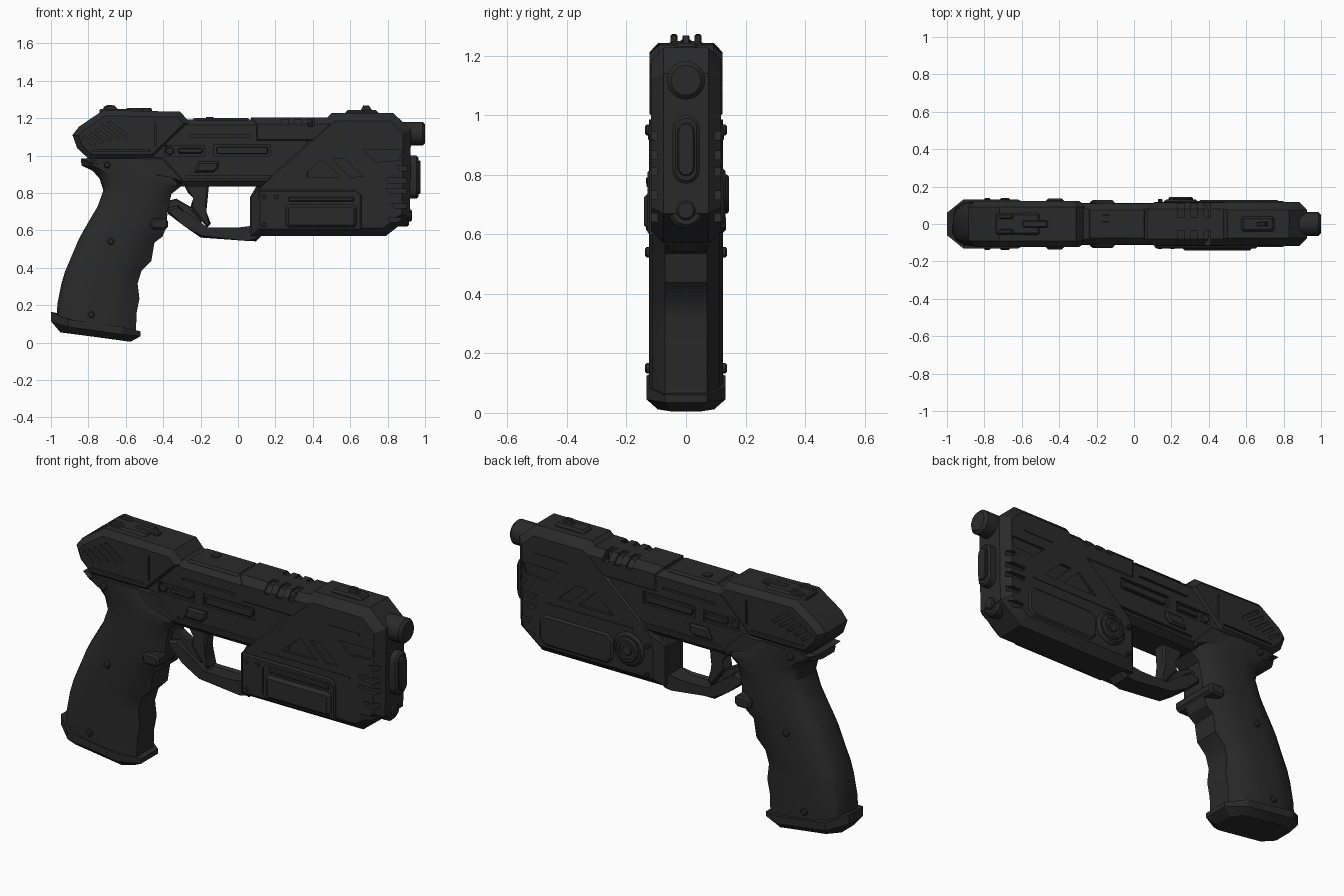
import bpy, bmesh, math
from mathutils import Vector

if "Cube" in bpy.data.objects:
    bpy.data.objects.remove(bpy.data.objects["Cube"])

black = bpy.data.materials.new("matte_black")
black.diffuse_color = (0.023, 0.023, 0.023, 1)
black.use_nodes = True
black.node_tree.nodes["Principled BSDF"].inputs["Base Color"].default_value = black.diffuse_color


def finish(name, bm):
    bmesh.ops.recalc_face_normals(bm, faces=bm.faces)
    me = bpy.data.meshes.new(name)
    bm.to_mesh(me)
    bm.free()
    me.materials.append(black)
    ob = bpy.data.objects.new(name, me)
    bpy.context.collection.objects.link(ob)
    return ob


def loft(bm, rings):
    """Skin a list of closed vertex rings and cap both ends."""
    n = len(rings[0])
    for r0, r1 in zip(rings, rings[1:]):
        for i in range(n):
            bm.faces.new((r0[i], r0[(i + 1) % n], r1[(i + 1) % n], r1[i]))
    return [bm.faces.new(rings[0]), bm.faces.new(rings[-1])]


def add_prism(bm, pts, a, b, bevel=0.0, axis='y'):
    """Extrude an outline from a to b; bevel softens the rims of both end caps."""
    place = (lambda p, w: (p[0], w, p[1])) if axis == 'y' else (lambda p, w: (w, p[0], p[1]))
    caps = loft(bm, [[bm.verts.new(place(p, w)) for p in pts] for w in (a, b)])
    if bevel:
        rims = [e for f in caps for e in f.edges]
        bmesh.ops.bevel(bm, geom=rims, offset=bevel, segments=1, profile=0.5, affect='EDGES')


def prism(name, pts, a, b, bevel=0.0, axis='y'):
    bm = bmesh.new()
    add_prism(bm, pts, a, b, bevel, axis)
    return finish(name, bm)


def pair(name, outlines, y0, y1, bevel=0.0):
    """The same outlines on both sides, from depth y0 out to y1."""
    bm = bmesh.new()
    for pts in outlines:
        add_prism(bm, pts, y0, y1, bevel)
        add_prism(bm, pts, -y1, -y0, bevel)
    return finish(name, bm)


def rect(x0, x1, z0, z1, c=0.0):
    if not c:
        return [(x0, z0), (x1, z0), (x1, z1), (x0, z1)]
    return [(x0 + c, z0), (x1 - c, z0), (x1, z0 + c), (x1, z1 - c),
            (x1 - c, z1), (x0 + c, z1), (x0, z1 - c), (x0, z0 + c)]


def circle(u, v, r, n=24):
    return [(u + r * math.cos(2 * math.pi * i / n), v + r * math.sin(2 * math.pi * i / n)) for i in range(n)]


def capsule(u, z0, z1, r, n=8):
    top = [(u + r * math.cos(math.pi * i / n), z1 - r + r * math.sin(math.pi * i / n)) for i in range(n + 1)]
    low = [(u - r * math.cos(math.pi * i / n), z0 + r - r * math.sin(math.pi * i / n)) for i in range(n + 1)]
    return top + low


def stripe(p, q, w):
    d = Vector((q[0] - p[0], q[1] - p[1])).normalized() * w / 2
    return [(p[0] - d.y, p[1] + d.x), (p[0] + d.y, p[1] - d.x),
            (q[0] + d.y, q[1] - d.x), (q[0] - d.y, q[1] + d.x)]


def cut(ob, cutter):
    """Subtract the cutter, keeping the part whole if the result comes out broken."""
    mod = ob.modifiers.new("cut", 'BOOLEAN')
    mod.operation, mod.solver, mod.object = 'DIFFERENCE', 'EXACT', cutter
    bpy.context.view_layer.update()
    me = bpy.data.meshes.new_from_object(ob.evaluated_get(bpy.context.evaluated_depsgraph_get()))
    ob.modifiers.clear()
    if len(me.polygons) >= len(ob.data.polygons):
        ob.data = me
    bpy.data.objects.remove(cutter)


# Grip: rows of (back x, back z, front x, front z) lofted with a rounded section
rows = [(-.84, .985, -.42, .985), (-.837, .947, -.36, .93), (-.778, .92, -.31, .87), (-.74, .877, -.30, .84),
        (-.72, .813, -.356, .795), (-.751, .727, -.377, .70), (-.785, .67, -.382, .62), (-.826, .60, -.404, .567),
        (-.855, .545, -.447, .535), (-.90, .4385, -.463, .4385), (-.925, .38, -.516, .385),
        (-.944, .3155, -.537, .3155), (-.965, .21, -.527, .235), (-.97, .139, -.543, .155), (-.96, .10, -.545, .06)]
half = [(0, .05), (.04, .085), (.14, .113), (.35, .124), (.62, .124), (.82, .112), (.93, .085), (1, .07)]
section = [(t, -w) for t, w in half] + [(t, w) for t, w in reversed(half)]
bm = bmesh.new()
loft(bm, [[bm.verts.new((bx + (fx - bx) * t, w, bz + (fz - bz) * t)) for t, w in section]
          for bx, bz, fx, fz in rows])
finish("grip", bm)

# Grip base: eight-sided plate, rows of (x, half width, z) from back to front
bm = bmesh.new()
plates = [[(-.95, .05, .055), (-.89, .095, .048), (-.62, .095, .012), (-.575, .05, .005)],
          [(-1, .06, .115), (-.91, .132, .085), (-.62, .132, .045), (-.52, .07, .035)],
          [(-1, .06, .165), (-.91, .132, .125), (-.62, .132, .085), (-.52, .07, .06)]]
loft(bm, [[bm.verts.new((x, -w, z)) for x, w, z in p] + [bm.verts.new((x, w, z)) for x, w, z in reversed(p)]
          for p in plates])
finish("grip_base", bm)
pair("grip_rivets", [circle(x, z, .018, 12) for x, z in [(-.70, .95), (-.68, .54), (-.785, .15)]], .10, .138, .006)
prism("magazine_release", rect(-.47, -.375, .605, .665, .015), -.135, .135, .01)

# Receiver between the rear and front housings
receiver = prism("receiver", [(-.50, 1.0), (-.31, .835), (.40, .835), (.40, 1.193), (-.50, 1.193)], -.11, .11, .03)
cut(receiver, pair("cutter", [rect(-.13, .175, .995, 1.06), rect(-.39, -.18, .995, 1.055),
                              rect(-.28, .20, .88, .895), rect(-.25, .06, 1.10, 1.11)], .095, .2))
pair("receiver_bars", [rect(-.115, .16, 1.008, 1.047, .008), rect(-.32, -.19, 1.012, 1.04, .006),
                       circle(-.365, 1.025, .022, 12)], .08, .112, .004)
pair("receiver_catch", [[(-.235, .91), (-.13, .91), (-.105, .935), (-.105, .968), (-.21, .968)]], .09, .128, .01)
prism("ejection_cover", rect(-.24, .06, 1.15, 1.2, .006), -.085, .085, .01)
prism("cover_notch", rect(-.17, -.13, 1.19, 1.207), .01, .05, .004)
top = prism("top_rib_block", rect(.07, .52, 1.05, 1.205), -.115, .115, .035)
cut(top, pair("cutter", [rect(x, x + .035, 1.155, 1.25) for x in (.235, .305, .375)], .035, .2))

# Rear housing with slanted grooves
rear = prism("rear_housing", [(-.885, 1.11), (-.85, 1.155), (-.72, 1.243), (-.31, 1.235), (-.25, 1.17), (-.45, .975),
                              (-.79, .975), (-.86, 1.04)], -.122, .122, .03)
grooves = [stripe((-.825 + .033 * i, 1.10 + .02 * i), (-.765 + .043 * i, 1.055 + .013 * i), .016) for i in range(5)]
for g in grooves + [stripe((-.78, 1.025), (-.47, 1.025), .008), stripe((-.44, 1.05), (-.44, 1.18), .008)]:
    cut(rear, pair("cutter", [g], .108, .2))
prism("frame_collar", [(-.84, .985), (-.80, .95), (-.36, .90), (-.31, .845), (-.28, .87), (-.40, 1.0)], -.116, .116, .015)

# Sights
prism("rear_sight_base", rect(-.74, -.505, 1.20, 1.25, .008), -.06, .06, .012)
pair("rear_sight_prongs", [[(-.74, 1.22), (-.715, 1.262), (-.695, 1.272), (-.66, 1.268), (-.63, 1.235), (-.63, 1.22)]],
     .028, .052, .005)
prism("rear_sight_rail", rect(-.60, -.46, 1.22, 1.255, .008), -.018, .018, .005)
prism("front_sight_base", rect(.575, .75, 1.2, 1.243, .012), -.04, .04, .01)
prism("front_sight_post", [(.65, 1.23), (.67, 1.268), (.70, 1.268), (.725, 1.23)], -.012, .012, .003)

# Front housing with recesses and vents
housing = prism("front_housing", [(.07, .57), (.79, .57), (.918, .67), (.925, 1.14), (.83, 1.227), (.50, 1.227),
                                  (.125, .835), (.07, .78)], -.118, .118, .042)
recess = [[(.34, .885), (.45, .98), (.55, .885)], [(.50, .985), (.565, .985), (.67, .89), (.60, .885)],
          [(.67, 1.03), (.88, 1.03), (.86, .975), (.74, .965)]]
vents = [[(x, z), (x + .02, z - .028), (.96, z - .028), (.96, z)]
         for x, z in [(.85, .945), (.79, .88), (.79, .825), (.82, .745), (.80, .67)]]
cut(housing, pair("cutter", recess, .105, .2))
cut(housing, pair("cutter", vents, .095, .2))
pair("housing_trim", [stripe((.23, .845), (.74, .845), .012), stripe((.62, 1.09), (.80, 1.09), .012)], .11, .122)

# Side panel on one side, adjustment dial on the other
panel = prism("side_panel", [(.11, .60), (.66, .60), (.66, .79), (.63, .815), (.11, .815)], -.130, -.09, .008)
cut(panel, prism("cutter", rect(.235, .65, .61, .79, .02), -.2, -.122))
prism("panel_box", rect(.255, .635, .615, .74, .015), -.141, -.1, .015)
prism("panel_strip", rect(.27, .62, .755, .778), -.132, -.1, .005)
pair("panel_bolts", [circle(x, z, .012, 10) for x, z in [(.14, .78), (.14, .63), (.205, .78)]], .10, .134, .003)
prism("side_tube", rect(.34, .78, .62, .79, .035), .10, .128, .015)
prism("dial_ring", circle(.25, .735, .09, 16), .09, .132, .012)
dial = prism("dial_cap", circle(.25, .735, .066, 24), .10, .145, .008)
cut(dial, prism("cutter", circle(.25, .735, .045, 24), .136, .2))
prism("dial_hub", circle(.25, .735, .028, 12), .10, .143, .004)

# Muzzle and the parts on the front face
prism("muzzle", circle(0, 1.117, .064, 32), .80, 1.0, .014, 'x')
prism("front_lens_frame", capsule(0, .77, 1.0, .046), .88, .965, .01, 'x')
prism("front_lens", capsule(0, .795, .975, .028), .90, .977, .005, 'x')
prism("front_lamp", circle(0, .68, .06, 20), .80, .915, .012, 'x')
prism("front_lamp_tip", circle(0, .68, .032, 16), .85, .93, .006, 'x')

# Trigger guard and trigger
prism("trigger_guard", [(-.375, .72), (-.375, .69), (-.29, .625), (-.20, .562), (.05, .556), (.095, .542), (.13, .575),
                        (.13, .64), (.075, .625), (.0, .603), (-.165, .603), (-.265, .675), (-.32, .735)],
      -.055, .055, .012)
prism("guard_front", [(.065, .60), (.14, .60), (.14, .84), (.10, .84), (.065, .78)], -.06, .06, .01)
prism("trigger", [(-.29, .845), (-.155, .845), (-.165, .74), (-.18, .70), (-.145, .635), (-.165, .615), (-.255, .725),
                  (-.225, .775), (-.27, .805)], -.035, .035, .01)
prism("trigger_link", [(-.37, .76), (-.33, .77), (-.26, .73), (-.19, .65), (-.205, .635), (-.29, .705), (-.38, .70)],
      -.025, .025, .006)

# Smooth shading with sharp edges kept
for ob in bpy.context.scene.objects:
    ob.select_set(True)
    bpy.context.view_layer.objects.active = ob
bpy.ops.object.shade_smooth_by_angle(angle=math.radians(30))
